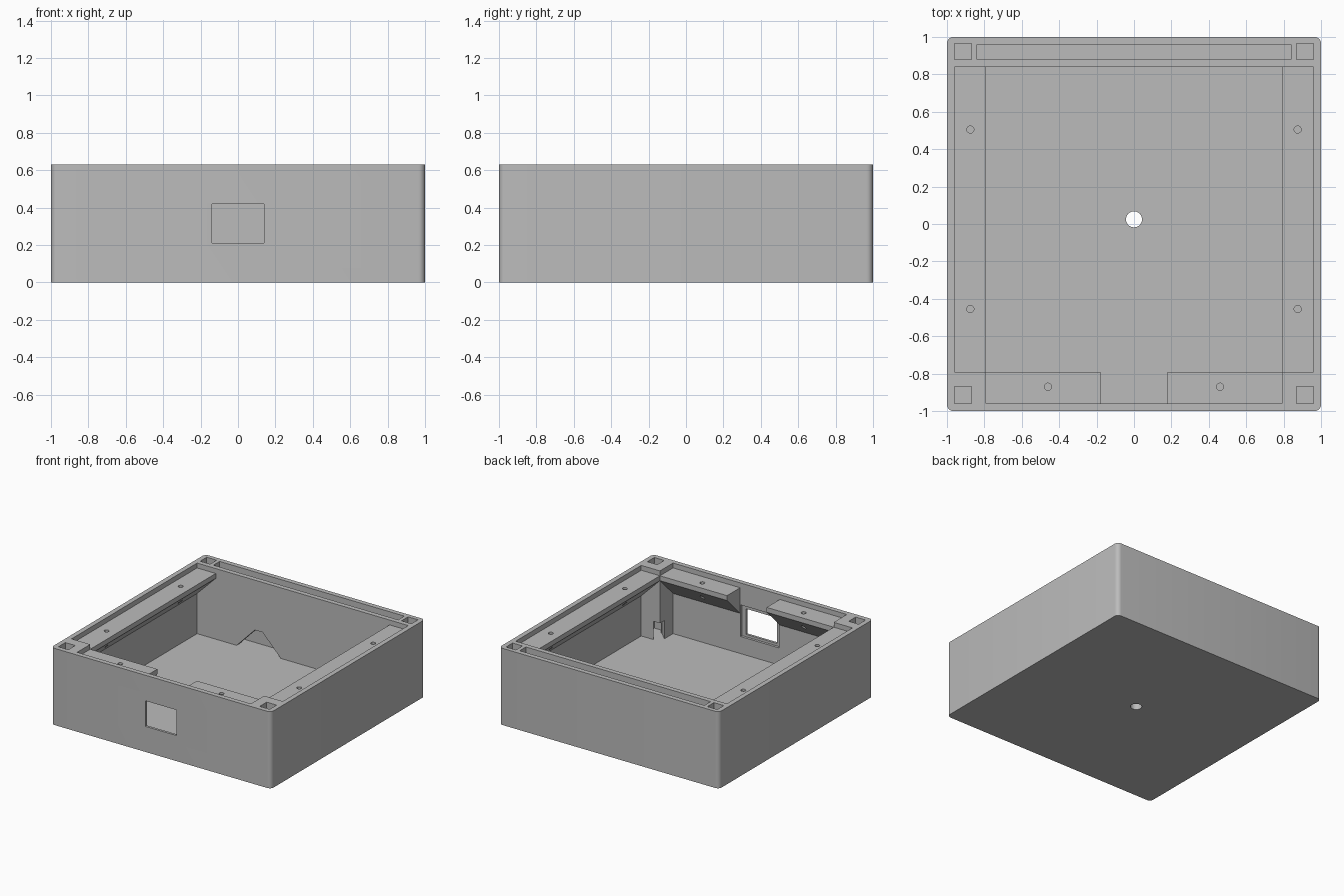
import bpy
import bmesh
from mathutils import Matrix, Vector

if "Cube" in bpy.data.objects:
    bpy.data.objects.remove(bpy.data.objects["Cube"], do_unlink=True)

H, FLOOR = 0.63, 0.05          # overall height, floor thickness
INNER, LIP = 0.96, 0.79        # wall inside, ledge inner edge
BACK = 0.84                    # inside of the thick back wall

grey = bpy.data.materials.new("plain_grey")
grey.use_nodes = True
grey.diffuse_color = (0.5, 0.5, 0.5, 1)
grey.node_tree.nodes["Principled BSDF"].inputs["Base Color"].default_value = (0.5, 0.5, 0.5, 1)


def finish(name, bm):
    bmesh.ops.recalc_face_normals(bm, faces=bm.faces)
    mesh = bpy.data.meshes.new(name)
    bm.to_mesh(mesh)
    bm.free()
    mesh.materials.append(grey)
    obj = bpy.data.objects.new(name, mesh)
    bpy.context.collection.objects.link(obj)
    return obj


def box(name, x, y, z, round_edges=0):
    bm = bmesh.new()
    bmesh.ops.create_cube(bm, size=1)
    for v in bm.verts:
        v.co = Vector([r[0] if c < 0 else r[1] for c, r in zip(v.co, (x, y, z))])
    if round_edges:
        upright = [e for e in bm.edges if abs(e.verts[0].co.z - e.verts[1].co.z) > 0.1]
        bmesh.ops.bevel(bm, geom=upright, offset=round_edges, segments=6,
                        profile=0.5, affect='EDGES')
    return finish(name, bm)


def prism(name, profile, offset):
    bm = bmesh.new()
    face = bm.faces.new([bm.verts.new(p) for p in profile])
    out = bmesh.ops.extrude_face_region(bm, geom=[face])
    moved = [v for v in out["geom"] if isinstance(v, bmesh.types.BMVert)]
    bmesh.ops.translate(bm, verts=moved, vec=offset)
    return finish(name, bm)


def drill(x, y, radius):
    bm = bmesh.new()
    bmesh.ops.create_cone(bm, cap_ends=True, segments=32, radius1=radius, radius2=radius,
                          depth=2, matrix=Matrix.Translation((x, y, 0)))
    return finish("drill_cutter", bm)


def cut(target, cutters):
    for c in cutters:
        c.hide_render = True
        mod = target.modifiers.new("cut", 'BOOLEAN')
        mod.operation, mod.solver, mod.object = 'DIFFERENCE', 'EXACT', c
        bpy.context.view_layer.objects.active = target
        bpy.ops.object.modifier_apply(modifier=mod.name)
        bpy.data.objects.remove(c, do_unlink=True)


def smooth(obj):
    bpy.ops.object.select_all(action='DESELECT')
    obj.select_set(True)
    bpy.context.view_layer.objects.active = obj
    bpy.ops.object.shade_smooth_by_angle(angle=0.5)


# Open case with a cross-shaped cavity, leaving posts in the front corners
case = box("case", (-1, 1), (-1, 1), (0, H), round_edges=0.035)
cutters = [
    box("cavity", (-INNER, INNER), (-LIP, BACK), (FLOOR, 1)),
    box("front_cavity", (-LIP, LIP), (-INNER, 0), (FLOOR, 1)),
    box("back_slot", (-BACK, BACK), (0.88, INNER), (FLOOR, 1)),
    box("window", (-0.14, 0.14), (-1.1, -0.9), (0.21, 0.42)),
    box("window_recess", (-0.175, 0.175), (-0.98, -0.9), (0.19, 0.45)),
    drill(0, 0.025, 0.043),
]
for s in (-1, 1):
    # Square corner sockets
    sx = sorted((s * 0.87, s * INNER))
    cutters.append(box("front_socket", sx, (-0.96, -0.87), (FLOOR, 1)))
    cutters.append(box("back_socket", sx, (0.88, 0.965), (FLOOR, 1)))
    # Trapezoid passage from the cavity into the back slot
    cx = s * 0.4
    passage = [(cx + dx, 0.8, z) for dx, z in
               ((-0.2, FLOOR), (0.2, FLOOR), (0.035, 0.22), (-0.035, 0.22))]
    cutters.append(prism("passage", passage, (0, 0.12, 0)))
    # Diagonal passage from the cavity into the post socket
    tunnel = box("post_passage", (-0.04, 0.04), (-0.09, 0.1), (FLOOR, 0.2))
    tunnel.data.transform(Matrix.Translation((s * 0.83, -0.83, 0))
                          @ Matrix.Rotation(s * 0.7854, 4, 'Z'))
    cutters.append(tunnel)
cut(case, cutters)
smooth(case)

# Screw ledges with 45-degree undersides, along both sides and the front
section = ((LIP, 0.59), (LIP, 0.55), (0.97, 0.37), (0.97, 0.59))
for s, side in ((1, "left"), (-1, "right")):
    ledge = prism(side + "_ledge", [(s * a, -0.8, z) for a, z in section], (0, 1.65, 0))
    cut(ledge, [drill(s * 0.875, y, 0.019) for y in (0.505, -0.455)])
    smooth(ledge)
    ledge = prism("front_" + side + "_ledge",
                  [(s * 0.18, -a, z) for a, z in section], (s * 0.62, 0, 0))
    cut(ledge, [drill(s * 0.46, -0.87, 0.019)])
    smooth(ledge)
